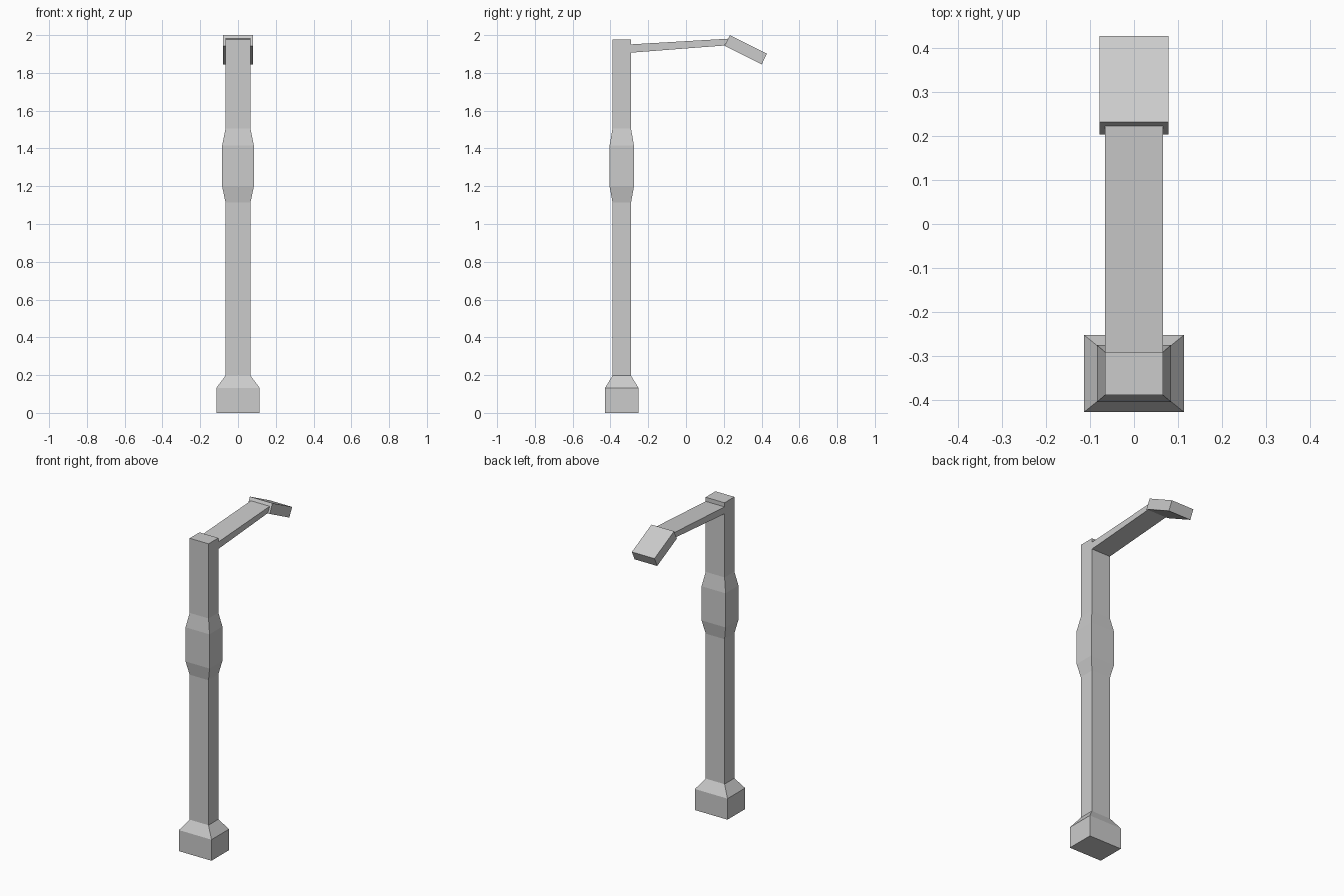
import bpy, bmesh

if "Cube" in bpy.data.objects:
    bpy.data.objects.remove(bpy.data.objects["Cube"])


def finish(bm, name):
    bmesh.ops.recalc_face_normals(bm, faces=bm.faces)
    mesh = bpy.data.meshes.new(name)
    bm.to_mesh(mesh)
    bm.free()
    obj = bpy.data.objects.new(name, mesh)
    bpy.context.collection.objects.link(obj)
    return obj


def loft_rects(name, cy, sections):
    """Stack rectangular sections (half_x, half_y, z) into a closed solid."""
    bm = bmesh.new()
    rings = [[bm.verts.new((sx * hx, cy + sy * hy, z))
              for sx, sy in ((-1, -1), (1, -1), (1, 1), (-1, 1))]
             for hx, hy, z in sections]
    for a, b in zip(rings, rings[1:]):
        for i in range(4):
            j = (i + 1) % 4
            bm.faces.new((a[i], a[j], b[j], b[i]))
    bm.faces.new(rings[0])
    bm.faces.new(rings[-1])
    return finish(bm, name)


def extrude_profile(name, half_x, profile):
    """Extrude a side profile of (y, z) points across x."""
    bm = bmesh.new()
    face = bm.faces.new([bm.verts.new((-half_x, y, z)) for y, z in profile])
    geom = bmesh.ops.extrude_face_region(bm, geom=[face])["geom"]
    moved = [g for g in geom if isinstance(g, bmesh.types.BMVert)]
    bmesh.ops.translate(bm, verts=moved, vec=(2 * half_x, 0, 0))
    return finish(bm, name)


# Post: flared foot, straight shaft and thicker collar
shaft = (0.066, 0.049)
foot = (0.114, 0.088)
collar = (0.084, 0.0645)
loft_rects("post", -0.34, [
    (*foot, 0.0), (*foot, 0.133), (*shaft, 0.197),
    (*shaft, 1.114), (*collar, 1.199), (*collar, 1.415), (*shaft, 1.505),
    (*shaft, 1.977)])

# Arm rising gently from the post to the lamp
extrude_profile("arm", 0.066, [
    (-0.291, 1.907), (0.204, 1.945), (0.224, 1.981), (-0.291, 1.951)])

# Lamp head tilted downward
extrude_profile("lamp_head", 0.079, [
    (0.204, 1.943), (0.401, 1.845), (0.428, 1.902), (0.232, 2.0)])
